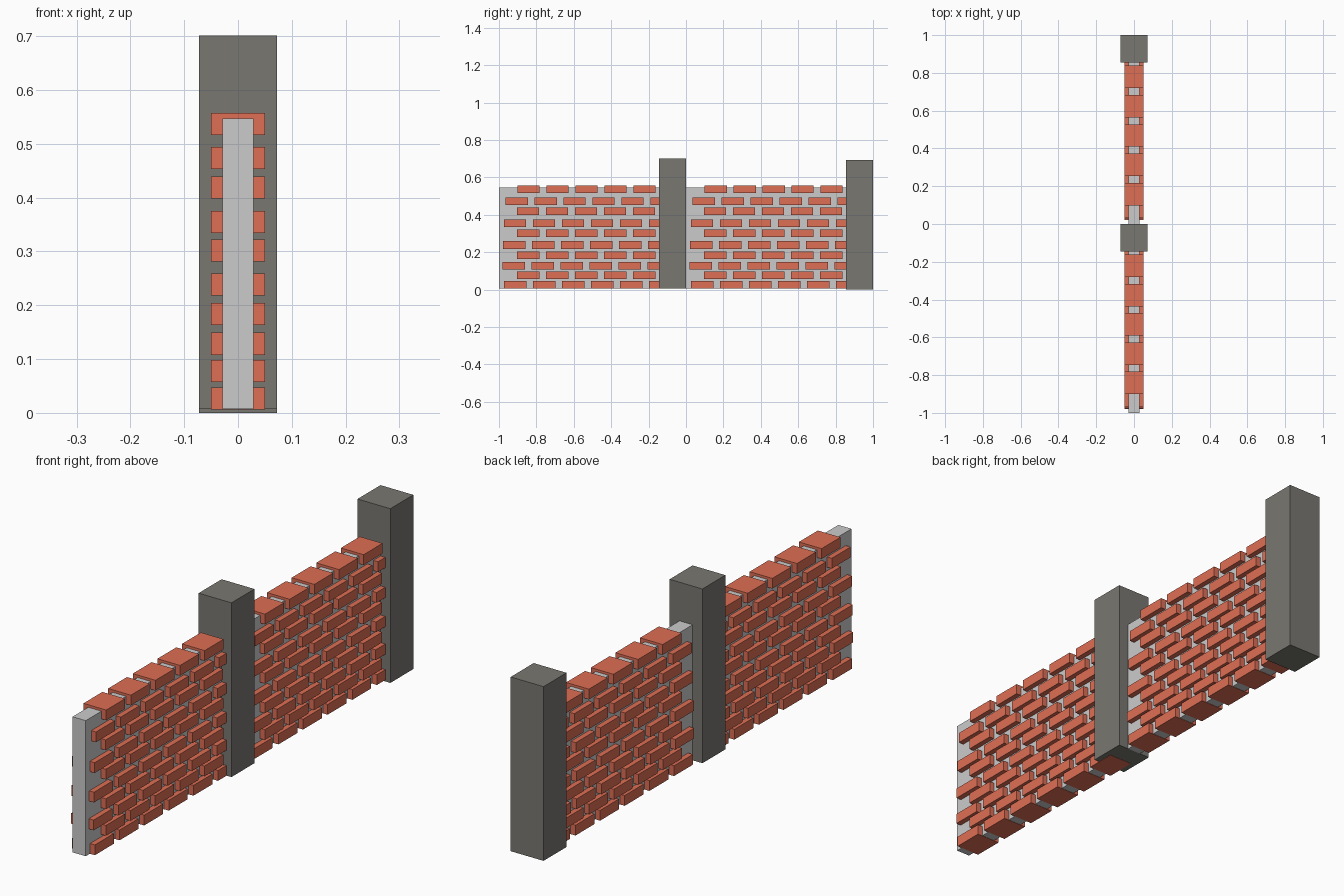
import bpy, bmesh
from mathutils import Matrix, Vector

if "Cube" in bpy.data.objects:
    bpy.data.objects.remove(bpy.data.objects["Cube"])


def material(name, rgb):
    m = bpy.data.materials.new(name)
    m.diffuse_color = (*rgb, 1)
    m.use_nodes = True
    m.node_tree.nodes["Principled BSDF"].inputs["Base Color"].default_value = m.diffuse_color
    return m


def boxes(name, spans, mat=None):
    """One object made of boxes, each (half width, y0, y1, z0, z1)."""
    bm = bmesh.new()
    for hx, y0, y1, z0, z1 in spans:
        place = (Matrix.Translation((0, (y0 + y1) / 2, (z0 + z1) / 2))
                 @ Matrix.Diagonal(Vector((2 * hx, y1 - y0, z1 - z0, 1))))
        bmesh.ops.create_cube(bm, size=1, matrix=place)
    mesh = bpy.data.meshes.new(name)
    bm.to_mesh(mesh)
    bm.free()
    if mat:
        mesh.materials.append(mat)
    ob = bpy.data.objects.new(name, mesh)
    bpy.context.collection.objects.link(ob)
    return ob


brick = material("brick", (0.73, 0.156, 0.09))
stone = material("stone", (0.19, 0.185, 0.165))

BASE, LENGTH, HEIGHT, PITCH = 0.007, 0.119, 0.041, 0.155

# Courses from bottom to top: (bottom z, first brick offset, brick count)
COURSES = [
    (0.006, 0.028, 6), (0.057, 0.097, 5), (0.108, 0.020, 6),
    (0.163, 0.097, 5), (0.218, 0.022, 6), (0.281, 0.097, 5),
    (0.334, 0.026, 6), (0.398, 0.096, 5), (0.453, 0.035, 6),
    (0.516, 0.099, 5),
]

# Two identical wall sections, the rear post set slightly lower
for side, start, post_base in (("front", -1.0, BASE), ("rear", 0.0, 0.0)):
    # Mortar core
    boxes(side + "_mortar_core", [(0.029, start, start + 0.87, BASE, 0.547)])
    # Staggered brick courses
    for i, (z, offset, count) in enumerate(COURSES):
        ys = [start + offset + k * PITCH for k in range(count)]
        boxes(f"{side}_brick_course_{i + 1}",
              [(0.05, y, y + LENGTH, z, z + HEIGHT) for y in ys], brick)
    # Square post at the end
    boxes(side + "_post",
          [(0.0723, start + 0.8555, start + 1, post_base, post_base + 0.694)],
          stone)
